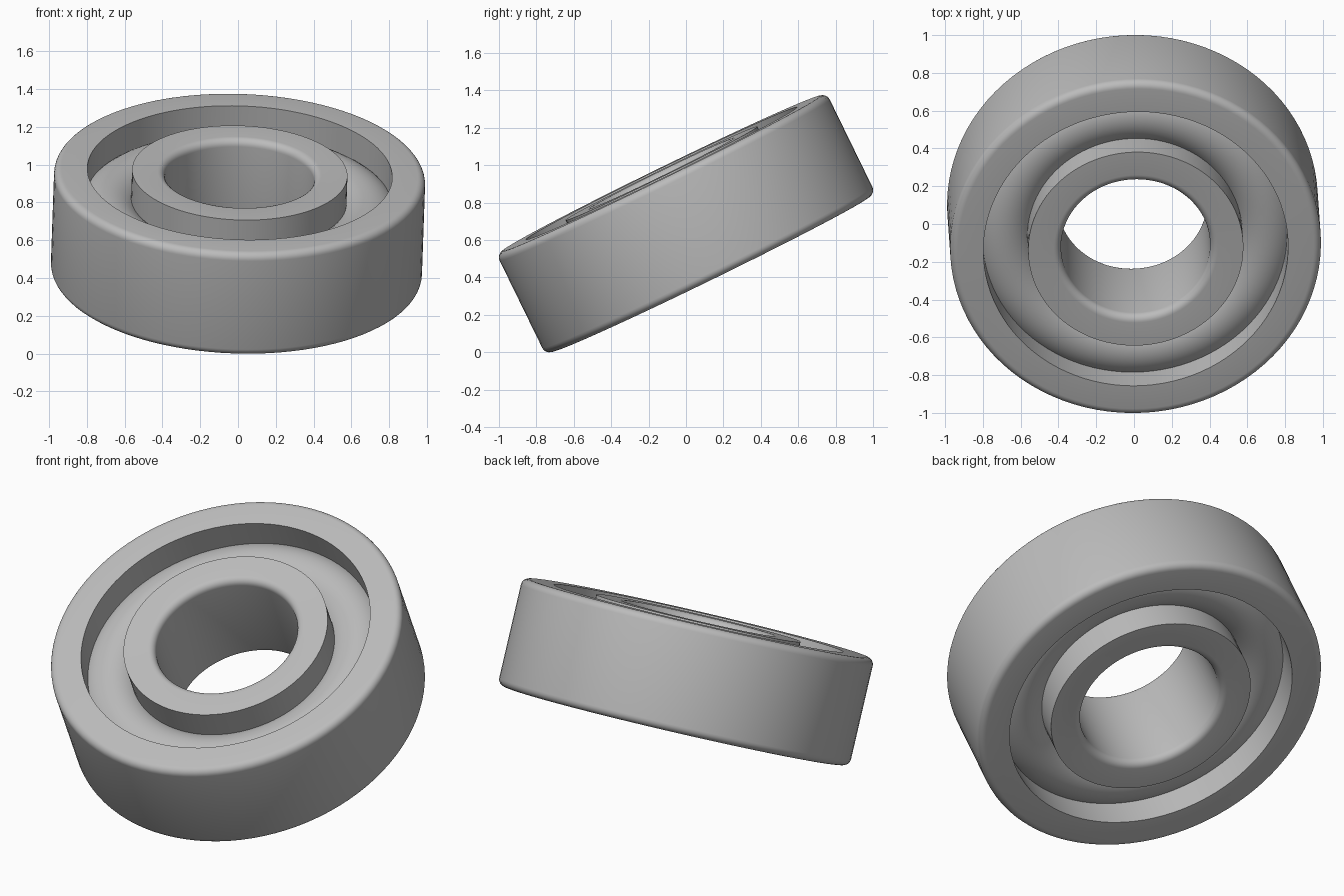
import bpy
import bmesh
from math import radians, sin, cos, pi, tau

cube = bpy.data.objects.get("Cube")
if cube:
    bpy.data.objects.remove(cube, do_unlink=True)

SEGMENTS = 96
HALF_WIDTH = 0.30
OUTER_RADIUS = 0.982
OUTER_RING_INSIDE = 0.807
INNER_RING_OUTSIDE = 0.57
BORE_RADIUS = 0.395
FILLET = 0.04
CENTRE = (0, 0, 0.687)
TILT = (radians(26), radians(2), 0)

steel = bpy.data.materials.new("grey steel")
steel.use_nodes = True
grey = (0.5, 0.5, 0.5, 1)
steel.diffuse_color = grey
steel.node_tree.nodes["Principled BSDF"].inputs["Base Color"].default_value = grey


def finish(obj):
    """Shared tilt, material and shading."""
    obj.location = CENTRE
    obj.rotation_euler = TILT
    obj.data.materials.append(steel)
    bpy.ops.object.select_all(action='DESELECT')
    obj.select_set(True)
    bpy.context.view_layer.objects.active = obj
    bpy.ops.object.shade_smooth_by_angle(angle=radians(35))


def make_ring(name, sharp_radius, round_radius):
    """Turned ring: square corners at one radius, rounded ones at the other."""
    side = 1 if round_radius > sharp_radius else -1
    profile = [(sharp_radius, -HALF_WIDTH)]
    for end in (-1, 1):
        arc = []
        for i in range(7):
            a = i * pi / 12
            arc.append((round_radius - side * FILLET * (1 - sin(a)),
                        end * (HALF_WIDTH - FILLET * (1 - cos(a)))))
        profile += arc if end < 0 else arc[::-1]
    profile.append((sharp_radius, HALF_WIDTH))

    bm = bmesh.new()
    verts = [bm.verts.new((r, 0, z)) for r, z in profile]
    edges = [bm.edges.new((v, verts[i - 1])) for i, v in enumerate(verts)]
    bmesh.ops.spin(bm, geom=verts + edges, cent=(0, 0, 0), axis=(0, 0, 1),
                   angle=tau, steps=SEGMENTS, use_merge=True)
    bmesh.ops.remove_doubles(bm, verts=bm.verts, dist=0.0001)
    bmesh.ops.recalc_face_normals(bm, faces=bm.faces)
    mesh = bpy.data.meshes.new(name)
    bm.to_mesh(mesh)
    bm.free()
    obj = bpy.data.objects.new(name, mesh)
    bpy.context.collection.objects.link(obj)
    finish(obj)


# Outer and inner races
make_ring("outer_ring", OUTER_RING_INSIDE, OUTER_RADIUS)
make_ring("inner_ring", INNER_RING_OUTSIDE, BORE_RADIUS)

# Rounded rolling track bulging between the races
bpy.ops.mesh.primitive_torus_add(
    major_radius=(OUTER_RING_INSIDE + INNER_RING_OUTSIDE) / 2,
    minor_radius=0.18, major_segments=SEGMENTS, minor_segments=48)
track = bpy.context.object
track.name = "rolling_track"
finish(track)
